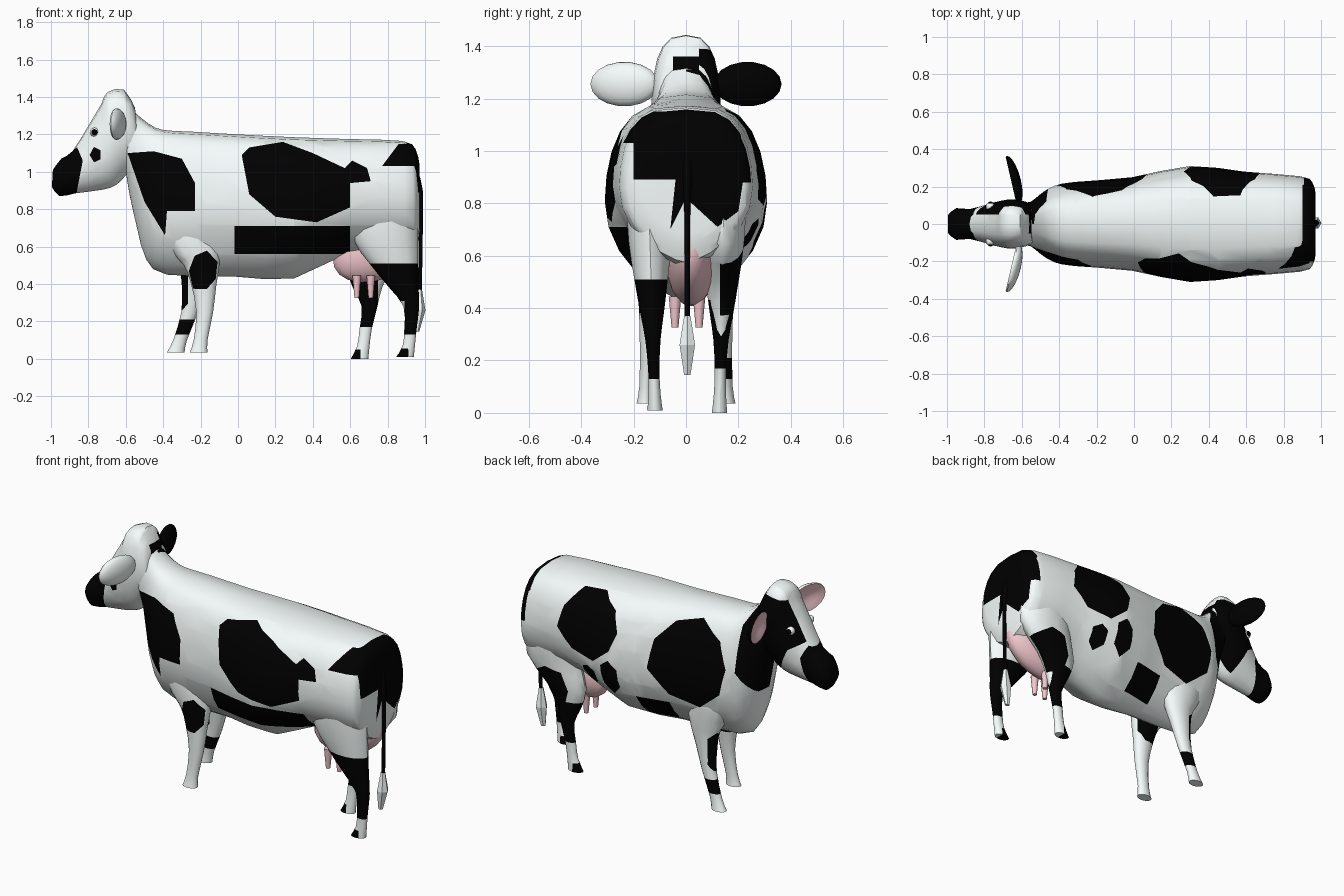
import bpy, bmesh, math, random
from mathutils import Vector, Matrix

if "Cube" in bpy.data.objects:
    bpy.data.objects.remove(bpy.data.objects["Cube"])

random.seed(4)

def material(name, rgb):
    m = bpy.data.materials.new(name)
    m.diffuse_color = (*rgb, 1)
    m.use_nodes = True
    m.node_tree.nodes["Principled BSDF"].inputs["Base Color"].default_value = m.diffuse_color
    return m

WHITE = material("white_hide", (0.93, 0.99, 0.98))
BLACK = material("black_hide", (0, 0, 0))
PINK = material("pink_skin", (0.9, 0.58, 0.62))
HIDE = [WHITE, BLACK]

def section(n, top=1, low=1):
    """Closed outline; powers below 1 square it off, above 1 narrow it"""
    pts = []
    for i in range(n):
        s, c = math.sin(2*math.pi*i/n), math.cos(2*math.pi*i/n)
        pts.append((math.copysign(abs(s)**(top if c > 0 else low), s) if abs(s) > 1e-6 else 0, c))
    return pts

def smooth_rows(rows, steps):
    """Catmull-Rom interpolation of the section rows"""
    out = []
    for i in range(len(rows) - 1):
        quad = [rows[max(0, min(len(rows)-1, i+k))] for k in (-1, 0, 1, 2)]
        for s in range(steps):
            t = s / steps
            out.append([.5*(2*b + (c-a)*t + (2*a-5*b+4*c-d)*t*t + (3*b-a-3*c+d)*t**3)
                        for a, b, c, d in zip(*quad)])
    return out + [rows[-1]]

def loft(rows, shape, steps=2):
    """row: x,z of one end / x,z of the other / half width / y centre"""
    bm = bmesh.new()
    n = len(shape)
    rings = [[bm.verts.new(((ax+bx)/2 + t*(ax-bx)/2, yc + y*w, (az+bz)/2 + t*(az-bz)/2)) for y, t in shape]
             for ax, az, bx, bz, w, yc in smooth_rows(rows, steps)]
    for r, q in zip(rings, rings[1:]):
        for i in range(n):
            bm.faces.new((r[i], r[(i+1) % n], q[(i+1) % n], q[i]))
    caps = [bm.faces.new(rings[0]), bm.faces.new(rings[-1])]
    bmesh.ops.recalc_face_normals(bm, faces=bm.faces)
    bmesh.ops.poke(bm, faces=caps)
    return bm

def blob(u, v, ru, rv, n):
    """Irregular spot outline; four corners give a plain rectangle"""
    pts = []
    for i in range(n):
        a = 2*math.pi*(i + .5)/n
        r = math.sqrt(2) if n == 4 else random.uniform(.9, 1.15)
        pts.append((u + r*ru*math.cos(a), v + r*rv*math.sin(a)))
    return pts

def in_poly(u, v, pts):
    hit = False
    for (x1, y1), (x2, y2) in zip(pts, pts[1:] + pts[:1]):
        if (y1 > v) != (y2 > v) and u < x1 + (v-y1)*(x2-x1)/(y2-y1):
            hit = not hit
    return hit

def cut(bm, faces, co, no):
    geom = set(faces)
    for f in faces:
        geom.update(f.edges)
        geom.update(f.verts)
    if geom:
        bmesh.ops.bisect_plane(bm, geom=list(geom), dist=1e-4, plane_co=co, plane_no=no)

def paint(bm, pts, side=0, depth=0, axis=1):
    """Cut an outline, seen along the axis, into the skin and blacken it (side 0 = both sides)"""
    k = 1 - axis
    lo, hi = [[fn(p[j] for p in pts) for j in (0, 1)] for fn in (min, max)]
    def near():
        res = []
        bm.normal_update()
        for f in bm.faces:
            us, vs = [v.co[k] for v in f.verts], [v.co.z for v in f.verts]
            if side and f.calc_center_median()[axis]*side < depth:
                continue
            if side and axis == 1 and abs(f.normal.y) < .005:
                continue
            if max(us) >= lo[0] and min(us) <= hi[0] and max(vs) >= lo[1] and min(vs) <= hi[1]:
                res.append(f)
        return res
    if depth:
        n = Vector((0, 0, 0))
        n[axis] = side
        cut(bm, list(bm.faces), n*depth, n)
    for (u1, v1), (u2, v2) in zip(pts, pts[1:] + pts[:1]):
        co, no = Vector((0, 0, v1)), Vector((0, 0, u1-u2))
        co[k], no[k] = u1, v2-v1
        cut(bm, near(), co, no)
    for f in near():
        c = f.calc_center_median()
        if in_poly(c[k], c.z, pts):
            f.material_index = 1

def finish(name, bm, mats, smooth=True):
    me = bpy.data.meshes.new(name)
    bm.to_mesh(me)
    bm.free()
    for m in mats:
        me.materials.append(m)
    ob = bpy.data.objects.new(name, me)
    bpy.context.collection.objects.link(ob)
    if smooth:
        bpy.ops.object.select_all(action='DESELECT')
        ob.select_set(True)
        bpy.context.view_layer.objects.active = ob
        bpy.ops.object.shade_smooth_by_angle(angle=math.radians(48))

def sphere(bm, matrix):
    bmesh.ops.create_uvsphere(bm, u_segments=18, v_segments=10, radius=1, matrix=matrix)

near_shoulder = [(-.59, 1.1), (-.45, 1.11), (-.3, 1.07), (-.23, .94), (-.23, .79), (-.38, .79), (-.39, .66), (-.5, .84)]
far_shoulder = blob(-.18, .92, .25, .25, 9)

# body and neck: top x,z / bottom x,z / half width
body_rows = [(-.62, 1.38, -.6, 1, .11), (-.52, 1.29, -.58, .88, .12), (-.44, 1.235, -.54, .7, .165),
             (-.36, 1.22, -.49, .53, .205), (-.25, 1.215, -.38, .45, .225), (0, 1.2, -.02, .44, .25),
             (.3, 1.185, .3, .43, .31), (.6, 1.175, .58, .56, .28), (.88, 1.165, .9, .56, .255),
             (.95, 1.12, .955, .6, .225), (.97, 1.04, .97, .68, .17)]
body = loft([(*r, 0) for r in body_rows], section(24, .6, 1.35))
paint(body, near_shoulder, -1)
paint(body, far_shoulder, 1)
paint(body, [(.02, 1.09), (.06, 1.13), (.24, 1.16), (.4, 1.1), (.57, 1.02), (.61, 1.06), (.69, 1.02), (.71, .95),
             (.6, .94), (.6, .81), (.42, .73), (.2, .76), (.06, .88)], -1)
paint(body, [(.77, 1.03), (.86, 1.15), (1, 1.15), (1, 1.03)], -1)
for side, *spot in ((-1, .29, .635, .31, .075, 4), (1, .95, 1.03, .04, .15, 4),
                    (1, .46, .99, .21, .18, 9), (1, .31, .72, .06, .11, 6), (1, .47, .68, .05, .07, 6),
                    (1, .07, .55, .1, .07, 4), (1, -.56, 1.05, .1, .29, 7)):
    paint(body, blob(*spot), side)
paint(body, [(-.2, .89), (-.2, 1.2), (.2, 1.2), (.22, .9), (.2, .77), (.12, .71), (0, .82), (-.06, .7), (-.04, .89)],
      1, .9, axis=0)
finish("body", body, HIDE)

# head
head_rows = [(-.99, 1.01, -.995, .92, .05), (-.945, 1.07, -.955, .87, .085), (-.885, 1.11, -.87, .885, .08),
             (-.78, 1.28, -.72, .905, .115), (-.73, 1.365, -.65, .93, .128), (-.7, 1.425, -.6, .98, .132),
             (-.61, 1.44, -.55, 1.02, .12), (-.55, 1.34, -.53, 1.06, .1)]
head = loft([(*r, 0) for r in head_rows], section(20, .7, 1.2))
paint(head, [(-1.1, .8), (-1.1, 1.1), (-.91, 1.1), (-.86, 1.13), (-.83, 1.06), (-.88, .8)])
paint(head, blob(-.76, 1.09, .03, .04, 5), -1)
paint(head, [(-.86, 1.16), (-.74, 1.37), (-.5, 1.4), (-.5, .95), (-.66, .9), (-.76, 1.1)], 1, .05)
paint(head, blob(0, 1.315, .05, .045, 4), 1, -.6, axis=0)
finish("head", head, HIDE)

for side, hide in ((-1, WHITE), (1, BLACK)):
    # ear: flattened leaf, cupped towards the face
    ear = bmesh.new()
    sphere(ear, Matrix.Rotation(math.pi/2, 4, 'Y'))
    for f in ear.faces:
        c = f.calc_center_median()
        f.material_index = int(c.x < 0 and c.y**2 + c.z**2 < .8)
    for v in ear.verts:
        x, y, z = v.co
        if x < 0:
            x += 1.45*(1 - y*y - z*z)
        v.co = (-.65 + .045*x - .03*y*side, side*.235 + .13*y, 1.255 + .085*z)
    bmesh.ops.recalc_face_normals(ear, faces=ear.faces)
    finish("ear", ear, [hide, PINK])
    # eye
    for name, r, y, m in (("eyeball", .024, .092, WHITE), ("pupil", .018, .102, BLACK)):
        eye = bmesh.new()
        sphere(eye, Matrix.Translation((-.768, side*y, 1.212)) @ Matrix.Scale(r, 4))
        finish(name, eye, [m])

# legs: height, centre x, half length, half width; the far legs step forward
FRONT = [(.035, -.21, .047, .032), (.1, -.2, .037, .025), (.25, -.178, .045, .032), (.4, -.183, .068, .045),
         (.5, -.195, .095, .058), (.65, -.25, .15, .076), (.88, -.26, .13, .06)]
HIND = [(.01, .893, .047, .03), (.07, .913, .033, .024), (.16, .922, .033, .022), (.28, .927, .042, .03),
        (.38, .887, .078, .046), (.5, .836, .126, .064), (.65, .786, .176, .083), (.82, .785, .165, .085),
        (.98, .79, .09, .06)]

def leg(name, table, side, step, power, y0, lean, spots, outlines=()):
    rows = []
    for z, x, half, w in table:
        z = 0 if name == "hind_leg_far" and z < .02 else z
        x += step*(1 - min(1, z/.65)**power)
        rows.append((x-half, z, x+half, z, w, side*(y0 + lean*z)))
    bm = loft(rows, section(14))
    for pts in outlines:
        paint(bm, pts)
    for outer, *spot in spots:
        paint(bm, blob(*spot), outer, .13*outer)
    finish(name, bm, HIDE)

leg("front_leg_near", FRONT, -1, 0, 1, .16, -.06, [(0, -.185, .47, .08, .11, 7)], [near_shoulder])
leg("front_leg_far", FRONT, 1, -.13, 1, .16, -.06,
    [(0, -.3, .17, .1, .04, 4), (0, -.3, .37, .04, .13, 5)], [far_shoulder])
leg("hind_leg_near", HIND, -1, 0, 3, .118, .03,
    [(0, .85, .41, .2, .1, 4), (0, .95, .23, .06, .1, 4), (0, .86, .02, .05, .035, 4)])
leg("hind_leg_far", HIND, 1, -.243, 3, .128, .02,
    [(0, .65, .3, .098, .13, 4), (1, .77, .5, .12, .14, 7), (0, .6, .02, .055, .03, 4)])

# udder with four teats
udder = bmesh.new()
sphere(udder, Matrix.Translation((.735, .02, .575)) @ Matrix.Rotation(-.36, 4, 'Y') @ Matrix.Diagonal((.24, .095, .155, 1)))
for x in (.635, .71):
    for y in (-.042, .05):
        bmesh.ops.create_cone(udder, cap_ends=True, segments=10, radius1=.013, radius2=.024, depth=.12,
                              matrix=Matrix.Translation((x, y, .385)))
finish("udder", udder, [PINK])

# tail and its tuft: centre x, height, radius
def tail(name, rows, sides, steps, mat):
    finish(name, loft([(x-r, z, x+r, z, r, .005) for x, z, r in rows], section(sides), steps), [mat], steps > 1)

tail("tail", [(.945, 1, .02), (.97, .9, .018), (.978, .75, .011), (.972, .36, .011)], 8, 2, BLACK)
tail("tail_tuft", [(.97, .37, .014), (.968, .26, .034), (.955, .145, .014)], 6, 1, WHITE)
